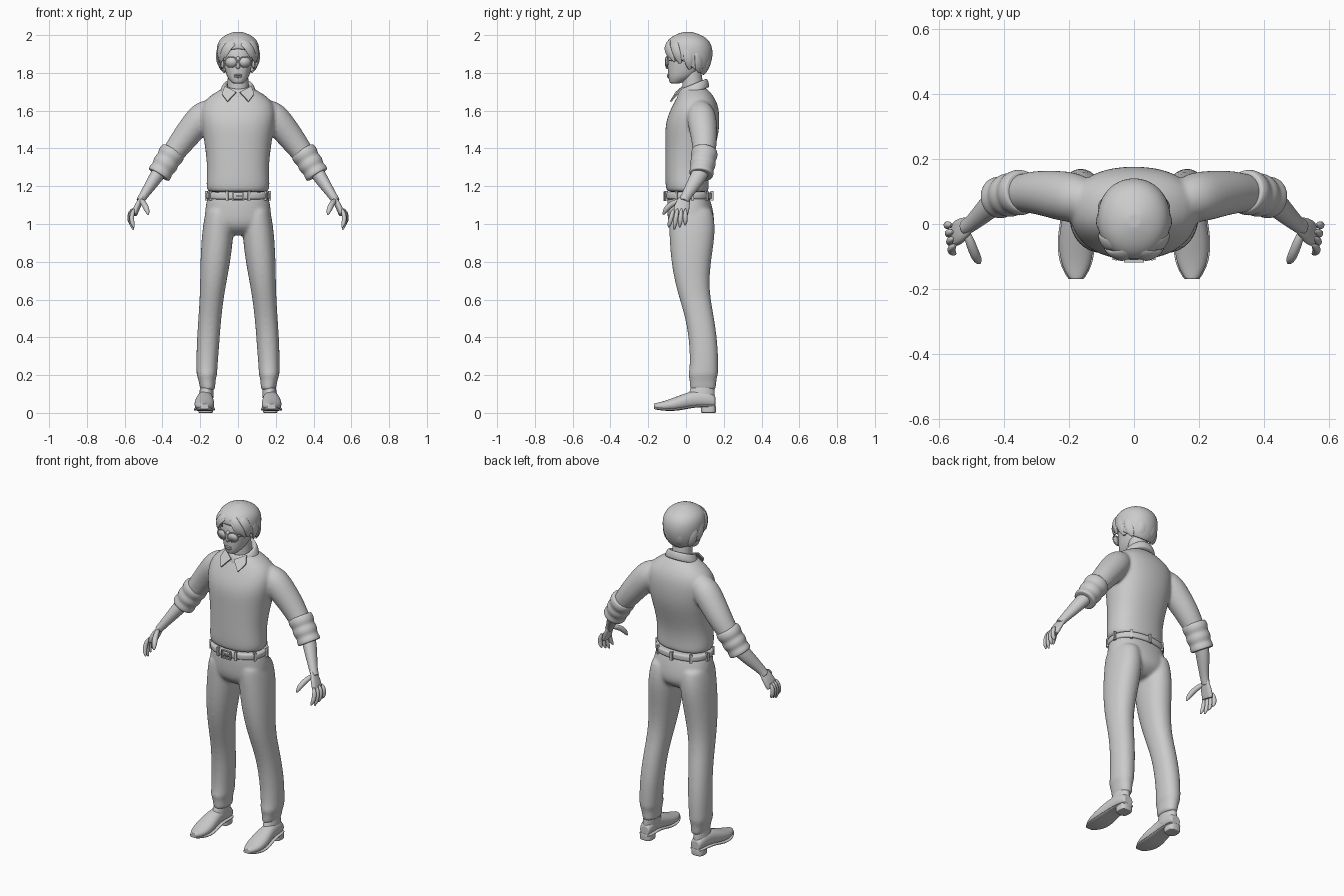
import bpy, bmesh, math
from mathutils import Vector, Matrix

if "Cube" in bpy.data.objects:
    bpy.data.objects.remove(bpy.data.objects["Cube"])

GREY = (0.6, 0.6, 0.6, 1)
material = bpy.data.materials.new("plain grey")
material.use_nodes = True
material.diffuse_color = GREY
material.node_tree.nodes["Principled BSDF"].inputs["Base Color"].default_value = GREY
SIDES = 16
HEAD_CENTRE = Vector((0, 0, 1.9))


def loft(bm, rings, power=2, both=False):
    """Skin a closed body over rings of (centre, u axis, v axis), with firm flat ends."""
    ends = [(centre, u * .85, v * .85) for centre, u, v in (rings[0], rings[-1])]
    for side in ((1, -1) if both else (1,)):
        loops = []
        for centre, u, v in [ends[0], *rings, ends[1]]:
            loop = []
            for step in range(SIDES):
                angle = math.tau * step / SIDES
                across, along = [math.copysign(abs(f) ** (2 / power), f) * 1.02
                                 for f in (math.cos(angle), math.sin(angle))]
                point = centre + u * across + v * along
                loop.append(bm.verts.new((point.x * side, point.y, point.z)))
            loops.append(loop)
        for low, high in zip(loops, loops[1:]):
            for i in range(SIDES):
                j = (i + 1) % SIDES
                bm.faces.new((low[i], low[j], high[j], high[i]))
        bm.faces.new(loops[0])
        bm.faces.new(loops[-1])


def upright(rows, slope=0):
    """Rings from rows of (height, x inner, x outer, y front, y back)."""
    rings = []
    for z, inner, outer, front, back in rows:
        depth = (back - front) / 2
        rings.append((Vector(((inner + outer) / 2, (front + back) / 2, z)),
                      Vector(((outer - inner) / 2, 0, 0)),
                      Vector((0, depth, depth * slope))))
    return rings


def centred(rows, slope=0):
    """Rings from rows of (height, half width, y front, y back)."""
    return upright([(z, -w, w, front, back) for z, w, front, back in rows], slope)


def path(points, flat=1, on_head=False):
    """Rings along points of (x, y, z, radius), optionally flattened."""
    spots = [Vector(p[:3]) for p in points]
    last = len(spots) - 1
    rings = []
    for i, spot in enumerate(spots):
        tangent = spots[min(i + 1, last)] - spots[max(i - 1, 0)]
        guide = spot - HEAD_CENTRE if on_head else Vector((1, 0, 0))
        u = tangent.cross(guide).normalized()
        v = tangent.cross(u).normalized()
        radius = points[i][3]
        rings.append((spot, u * radius, v * radius * flat))
    return rings


def stroke(bm, start, bend, end, width, flat=1, on_head=False):
    """A mirrored strand along a curve, tapered at both tips."""
    start, bend, end = Vector(start), Vector(bend), Vector(end)
    points = []
    for step in range(7):
        t = step / 6
        spot = start.lerp(bend, t).lerp(bend.lerp(end, t), t)
        points.append((*spot, width * (1 - .7 * (2 * t - 1) ** 4)))
    loft(bm, path(points, flat, on_head), both=True)


def block(bm, place, size, turn=0):
    matrix = (Matrix.Translation(place) @ Matrix.Rotation(turn, 4, "Z")
              @ Matrix.Diagonal((*size, 1)))
    bmesh.ops.create_cube(bm, size=1, matrix=matrix)


def ball(bm, place, size):
    matrix = Matrix.Translation(place) @ Matrix.Diagonal((*size, 1))
    bmesh.ops.create_uvsphere(bm, u_segments=SIDES, v_segments=SIDES, radius=1, matrix=matrix)


def finish(bm, name, levels=2, blend=False, thickness=0, smooth=True):
    bmesh.ops.recalc_face_normals(bm, faces=bm.faces)
    for face in bm.faces:
        face.smooth = smooth
    mesh = bpy.data.meshes.new(name)
    bm.to_mesh(mesh)
    bm.free()
    mesh.materials.append(material)
    part = bpy.data.objects.new(name, mesh)
    bpy.context.collection.objects.link(part)
    if thickness:
        part.modifiers.new("thickness", "SOLIDIFY").thickness = thickness
    if levels:
        rounding = part.modifiers.new("rounding", "SUBSURF")
        rounding.levels = rounding.render_levels = levels
    if blend:
        remesh = part.modifiers.new("blend", "REMESH")
        remesh.mode = "VOXEL"
        remesh.voxel_size = .008
        remesh.use_smooth_shade = True
        relax = part.modifiers.new("relax", "SMOOTH")
        relax.factor = .5
        relax.iterations = 8


# Sweater: torso and sleeves blended together
bm = bmesh.new()
loft(bm, centred([
    (1.17, .16, -.1, .12), (1.2, .17, -.11, .12), (1.3, .16, -.11, .12), (1.45, .18, -.11, .17),
    (1.55, .2, -.11, .18), (1.65, .2, -.06, .17), (1.72, .08, -.02, .11)]), 2.3)
loft(bm, path([
    (.13, .07, 1.62, .05), (.18, .08, 1.58, .08), (.24, .09, 1.51, .075),
    (.31, .1, 1.42, .066), (.39, .09, 1.31, .05)]), both=True)
finish(bm, "sweater", blend=True)

# Rolled sleeve ends, with ridges along the roll
bm = bmesh.new()
upper, lower = Vector((.34, .1, 1.39)), Vector((.42, .08, 1.26))
ridges = []
for step in range(9):
    bulge = .072 - .007 * (step % 3 == 0) - .001 * step
    ridges.append((*upper.lerp(lower, step / 8), bulge))
loft(bm, path(ridges), both=True)
finish(bm, "rolled_cuffs")

# Forearms, palms, fingers and thumbs
bm = bmesh.new()
loft(bm, path([(.4, .09, 1.3, .045), (.44, .06, 1.24, .043), (.5, 0, 1.15, .026),
               (.52, -.01, 1.12, .026)], .85), both=True)
loft(bm, path([(.5, 0, 1.15, .023), (.53, -.02, 1.1, .042), (.55, -.03, 1.05, .04)],
              .4), 2.4, True)
for finger in range(4):
    y = .021 * finger - .066
    x = .55 + .004 * finger
    stroke(bm, (x, y, 1.08), (x + .025, y * 1.2, 1.03),
           (x, y * 1.4, .97 + .012 * abs(finger - 1)), .012)
stroke(bm, (.52, -.01, 1.13), (.49, -.1, 1.11), (.475, -.12, 1.05), .015)
finish(bm, "arms_and_hands")

# Trousers: pelvis and legs blended together
bm = bmesh.new()
loft(bm, centred([(1.16, .16, -.1, .12), (1.05, .18, -.1, .15),
                  (.98, .17, -.09, .15), (.94, .1, -.03, .09)]), 2.3)
loft(bm, upright([
    (1.08, .03, .17, -.09, .14), (.97, .02, .19, -.09, .16), (.8, .04, .2, -.08, .13),
    (.65, .07, .2, -.05, .12), (.5, .09, .21, 0, .15), (.35, .1, .22, .02, .17),
    (.23, .11, .22, .02, .17), (.2, .11, .22, .01, .17), (.18, .12, .21, .02, .16),
    (.12, .12, .2, .02, .16)]), 2.2, True)
finish(bm, "trousers", blend=True)

# Belt with loops and a buckle
bm = bmesh.new()
loft(bm, centred([(z, .168, -.11, .136) for z in (1.13, 1.15, 1.168)]), 2.3)
finish(bm, "belt")
bm = bmesh.new()
for loop in range(9):
    turn = math.tau * (loop + .5) / 9 - math.pi / 2
    block(bm, (.17 * math.cos(turn), .013 + .125 * math.sin(turn), 1.15), (.014, .014, .05), turn)
for side in (1, -1):
    block(bm, (0, -.113, 1.148 + .022 * side), (.06, .012, .006))
    block(bm, (.028 * side, -.113, 1.148), (.006, .012, .046))
block(bm, (.01, -.113, 1.148), (.04, .012, .006))
finish(bm, "buckle_and_loops", levels=0, smooth=False)

# Shoes: uppers, soles, ankles and heel blocks
uppers, soles = [], []
for y, width, low, top in ((-.17, .02, .02, .05), (-.12, .05, .01, .06), (-.04, .055, .01, .09),
                           (.04, .04, .03, .12), (.12, .04, .03, .12), (.155, .03, .03, .09)):
    x = .178 - .06 * max(y, 0)
    for rings, rim, height in ((uppers, 0, top - low), (soles, .004, .013)):
        rings.append((Vector((x, y, low + height / 2)), Vector((width + rim, 0, 0)),
                      Vector((0, 0, height / 2))))
bm = bmesh.new()
loft(bm, uppers, 2.2, True)
loft(bm, soles, 3.5, True)
loft(bm, upright([(.06, .13, .21, 0, .155), (.15, .13, .2, .03, .15)]), both=True)
loft(bm, upright([(z, .133, .21, .08, .158) for z in (0, .02, .04)]), 3, True)
finish(bm, "shoes")

# Shirt collar: folded band and two points
bm = bmesh.new()
loft(bm, centred([(1.69, .1, -.05, .125), (1.72, .09, -.045, .12), (1.745, .075, -.03, .11),
                  (1.74, .06, -.02, .1), (1.7, .05, -.01, .09)], .4))
finish(bm, "collar")
bm = bmesh.new()
for side in (1, -1):
    bm.faces.new([bm.verts.new((x * side, y, z)) for x, y, z in (
        (.01, -.055, 1.7), (.056, -.085, 1.65), (.086, -.05, 1.69), (.07, -.02, 1.73))])
finish(bm, "collar_points", levels=0, thickness=.008, smooth=False)

# Head, neck and nose
bm = bmesh.new()
loft(bm, centred([
    (1.745, .03, -.085, -.03), (1.77, .053, -.093, .03), (1.8, .066, -.095, .07),
    (1.87, .08, -.097, .11), (1.93, .083, -.09, .115), (1.98, .04, -.04, .06)]), 2.2)
loft(bm, centred([(1.67, .06, -.02, .1), (1.74, .054, -.02, .09), (1.82, .055, -.02, .08)]))
stroke(bm, (0, -.085, 1.89), (0, -.1, 1.85), (0, -.097, 1.82), .014)
finish(bm, "head")

# Lips and ears
bm = bmesh.new()
for z in (1.779, 1.789):
    ball(bm, (0, -.094, z), (.021, .007, .005))
finish(bm, "lips", levels=0)
bm = bmesh.new()
for side in (1, -1):
    ball(bm, (.082 * side, .018, 1.85), (.009, .018, .03))
finish(bm, "ears", levels=0)

# Glasses: lens plates, rims, bridge and side bars
bm = bmesh.new()
for side in (1, -1):
    lens = (Matrix.Translation((.037 * side, -.102, 1.858)) @ Matrix.Rotation(.2 * side, 4, "Z")
            @ Matrix.Diagonal((1, 1, .85, 1)) @ Matrix.Rotation(math.pi / 2, 4, "X"))
    bmesh.ops.create_cone(bm, cap_ends=True, segments=24, radius1=.032, radius2=.032,
                          depth=.004, matrix=lens)
    turns = [math.tau * step / 20 for step in range(22)]
    rim = [lens @ Vector((.032 * math.cos(a), .032 * math.sin(a), 0)) for a in turns]
    loft(bm, path([(*spot, .003) for spot in rim], on_head=True))
stroke(bm, (.066, -.096, 1.866), (.085, -.08, 1.868), (.088, .02, 1.866), .003)
stroke(bm, (-.01, -.105, 1.866), (0, -.11, 1.87), (.01, -.105, 1.866), .003, on_head=True)
finish(bm, "glasses", levels=0)

# Hair: cap trimmed along a slanted hairline, plus parted locks
bm = bmesh.new()
loft(bm, centred([
    (1.79, .06, -.05, .085), (1.83, .09, -.08, .115), (1.9, .104, -.1, .135),
    (1.96, .1, -.097, .122), (1.99, .065, -.06, .08), (2.005, .02, -.01, .03)]), 2.1)
bmesh.ops.bisect_plane(bm, geom=bm.verts[:] + bm.edges[:] + bm.faces[:],
                       plane_co=(0, 0, 1.853), plane_no=(0, .72, 1), clear_inner=True)
finish(bm, "hair_cap", thickness=-.012)
bm = bmesh.new()
for start, bend, end, width in (
        ((0, -.07, 1.98), (.07, -.13, 1.96), (.09, -.06, 1.86), .021),
        ((.01, -.09, 1.96), (.05, -.12, 1.95), (.07, -.09, 1.88), .015),
        ((.04, -.06, 1.98), (.12, -.07, 1.95), (.09, -.03, 1.85), .024),
        ((.08, 0, 1.97), (.13, .01, 1.9), (.09, .02, 1.82), .024),
        ((.09, .06, 1.93), (.11, .07, 1.86), (.07, .07, 1.8), .024),
        ((.03, .12, 1.92), (.04, .13, 1.85), (.03, .09, 1.8), .026)):
    stroke(bm, start, bend, end, width, .4, True)
finish(bm, "hair_locks")
